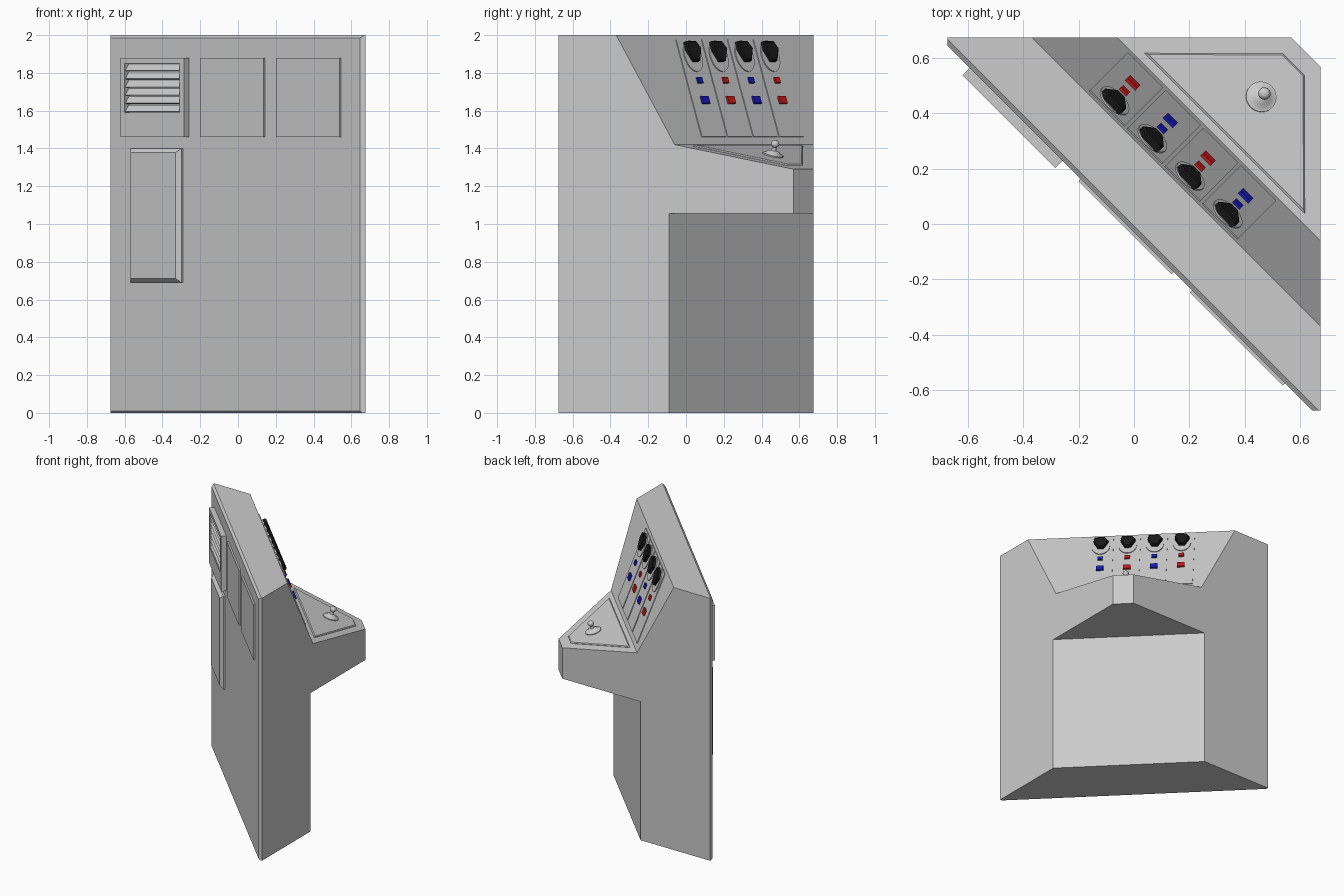
import bpy, bmesh
from math import radians, pi, cos, sin
from mathutils import Matrix, Vector

if "Cube" in bpy.data.objects:
    bpy.data.objects.remove(bpy.data.objects["Cube"])

# Local frame: X along the front face, Y from the front towards the desk, Z up, turned 45 degrees
R = Matrix.Rotation(radians(-45), 4, 'Z')


def frame(origin, y, z):
    y, z = Vector(y).normalized(), Vector(z).normalized()
    x = y.cross(z)
    m = Matrix((x, y, z)).transposed().to_4x4()
    return R @ Matrix.Translation(origin) @ m


FRONT = frame((0, -0.021, 0), (0, 0, 1), (0, -1, 0))
PANEL = frame((0, 0.216, 2), (0, -0.219, 0.58), (0, 0.58, 0.219))
DESK = frame((0, 0.435, 1.42), (0, 0.445, -0.13), (0, 0.13, 0.445))


def colour(name, rgb):
    m = bpy.data.materials.new(name)
    m.diffuse_color = (*rgb, 1)
    m.use_nodes = True
    m.node_tree.nodes["Principled BSDF"].inputs["Base Color"].default_value = m.diffuse_color
    return m


BLACK = colour("black", (0.01, 0.01, 0.01))
RED = colour("red", (0.6, 0.01, 0.01))
BLUE = colour("blue", (0.01, 0.01, 0.5))


def finish(name, bm, m, mat=None):
    bmesh.ops.recalc_face_normals(bm, faces=bm.faces)
    me = bpy.data.meshes.new(name)
    bm.to_mesh(me)
    bm.free()
    ob = bpy.data.objects.new(name, me)
    ob.matrix_world = m
    bpy.context.collection.objects.link(ob)
    if mat:
        me.materials.append(mat)
    return ob


def slab(name, m, pts, z0, z1, bevel=0, mat=None):
    """Polygon extruded along the frame's Z, optionally with a chamfered top rim."""
    bm = bmesh.new()
    low = [bm.verts.new((x, y, z0)) for x, y in pts]
    high = [bm.verts.new((x, y, z1)) for x, y in pts]
    n = len(pts)
    bm.faces.new(low[::-1])
    top = bm.faces.new(high)
    for i in range(n):
        j = (i + 1) % n
        bm.faces.new((low[i], low[j], high[j], high[i]))
    if bevel:
        bmesh.ops.bevel(bm, geom=list(top.edges), offset=bevel, segments=1,
                        profile=0.5, affect='EDGES')
    return finish(name, bm, m, mat)


def rect(x0, x1, y0, y1):
    return [(x0, y0), (x1, y0), (x1, y1), (x0, y1)]


def lathe(name, m, profile, steps=24):
    bm = bmesh.new()
    vs = [bm.verts.new((r, 0, z)) for r, z in profile]
    es = [bm.edges.new(p) for p in zip(vs, vs[1:])]
    bmesh.ops.spin(bm, geom=vs + es, axis=(0, 0, 1), cent=(0, 0, 0),
                   angle=2 * pi, steps=steps)
    bmesh.ops.remove_doubles(bm, verts=bm.verts, dist=1e-5)
    ob = finish(name, bm, m)
    bpy.context.view_layer.objects.active = ob
    ob.select_set(True)
    bpy.ops.object.shade_smooth_by_angle(angle=radians(40))
    ob.select_set(False)
    return ob


# Cabinet: side profile trimmed by the triangular plan
side = [(-0.012, 0), (0.414, 0), (0.414, 1.055), (1.1, 1.055), (1.1, 1.226),
        (0.435, 1.42), (0.216, 2), (-0.004, 2), (-0.021, 1.985), (-0.021, 0.01)]
profile_frame = R @ Matrix(((0, 0, 1, 0), (1, 0, 0, 0), (0, 1, 0, 0), (0, 0, 0, 1)))
body = slab("cabinet", profile_frame, side, -1.3, 1.3)
plan = [(-0.675, 0.675), (-0.675, 0.645), (0.645, -0.675), (0.675, -0.675),
        (0.675, 0.57), (0.57, 0.675)]
cutter = slab("plan_cutter", Matrix(), plan, -0.5, 2.5)
cutter.hide_render = True
trim = body.modifiers.new("trim", 'BOOLEAN')
trim.operation, trim.solver, trim.object = 'INTERSECT', 'EXACT', cutter
bpy.context.view_layer.update()
bpy.context.view_layer.objects.active = body
bpy.ops.object.modifier_apply(modifier="trim")
bpy.data.objects.remove(cutter)

# Two plain front panels
for i, x in enumerate((-0.013, 0.556)):
    slab(f"front_panel_{i + 1}", FRONT, rect(x - 0.238, x + 0.238, 1.46, 1.88), -0.01, 0.012)

# Vent panel: frame bars around tilted slats
for name, r in (("left", rect(-0.82, -0.79, 1.46, 1.88)),
                ("right", rect(-0.38, -0.345, 1.46, 1.88)),
                ("bottom", rect(-0.79, -0.38, 1.46, 1.59)),
                ("top", rect(-0.79, -0.38, 1.85, 1.88))):
    slab(f"vent_frame_{name}", FRONT, r, -0.01, 0.037)
for i in range(6):
    m = FRONT @ Matrix.Translation((-0.585, 1.612 + 0.0433 * i, 0.017)) @ Matrix.Rotation(radians(-38), 4, 'X')
    slab(f"vent_slat_{i + 1}", m, rect(-0.205, 0.205, -0.022, 0.022), -0.003, 0.003)

# Tall chamfered cover
slab("front_cover", FRONT, rect(-0.77, -0.39, 0.69, 1.40), -0.01, 0.035, 0.022)

# Four control strips on the sloping panel
for i in range(4):
    c = -0.214 + 0.193 * i
    m = PANEL @ Matrix.Translation((c, 0, 0))
    col = RED if i % 2 else BLUE
    alt = BLUE if i % 2 else RED
    n = i + 1
    slab(f"control_strip_{n}", m, rect(-0.09, 0.09, -0.577, -0.027), -0.01, 0.005)
    ring = [(0.065 * cos(a * pi / 12), -0.122 + 0.088 * sin(a * pi / 12)) for a in range(24)]
    slab(f"dial_{n}", m, ring, 0, 0.011)
    slab(f"dial_lever_{n}", m, [(-0.02, -0.155), (0.022, -0.155), (0.055, -0.085),
                                (0.03, -0.045), (-0.045, -0.045), (-0.05, -0.09)],
         0.008, 0.035, 0.006, BLACK)
    slab(f"small_button_{n}", m, rect(-0.018, 0.018, -0.275, -0.243), 0, 0.016, 0, col)
    slab(f"large_button_{n}", m, rect(-0.026, 0.026, -0.392, -0.35), 0, 0.018, 0, col)

# Desk plate
slab("desk_plate", DESK, [(-0.41, 0.03), (0.41, 0.03), (0.055, 0.397), (-0.055, 0.397)],
     -0.01, 0.008, 0.006)

# Joystick
lathe("joystick", DESK @ Matrix.Translation((0, 0.222, 0.006)),
      [(0, 0), (0.056, 0), (0.056, 0.008), (0.042, 0.01), (0.03, 0.022), (0.013, 0.027),
       (0.011, 0.045), (0.019, 0.052), (0.023, 0.063), (0.019, 0.076), (0.01, 0.082), (0, 0.083)])
